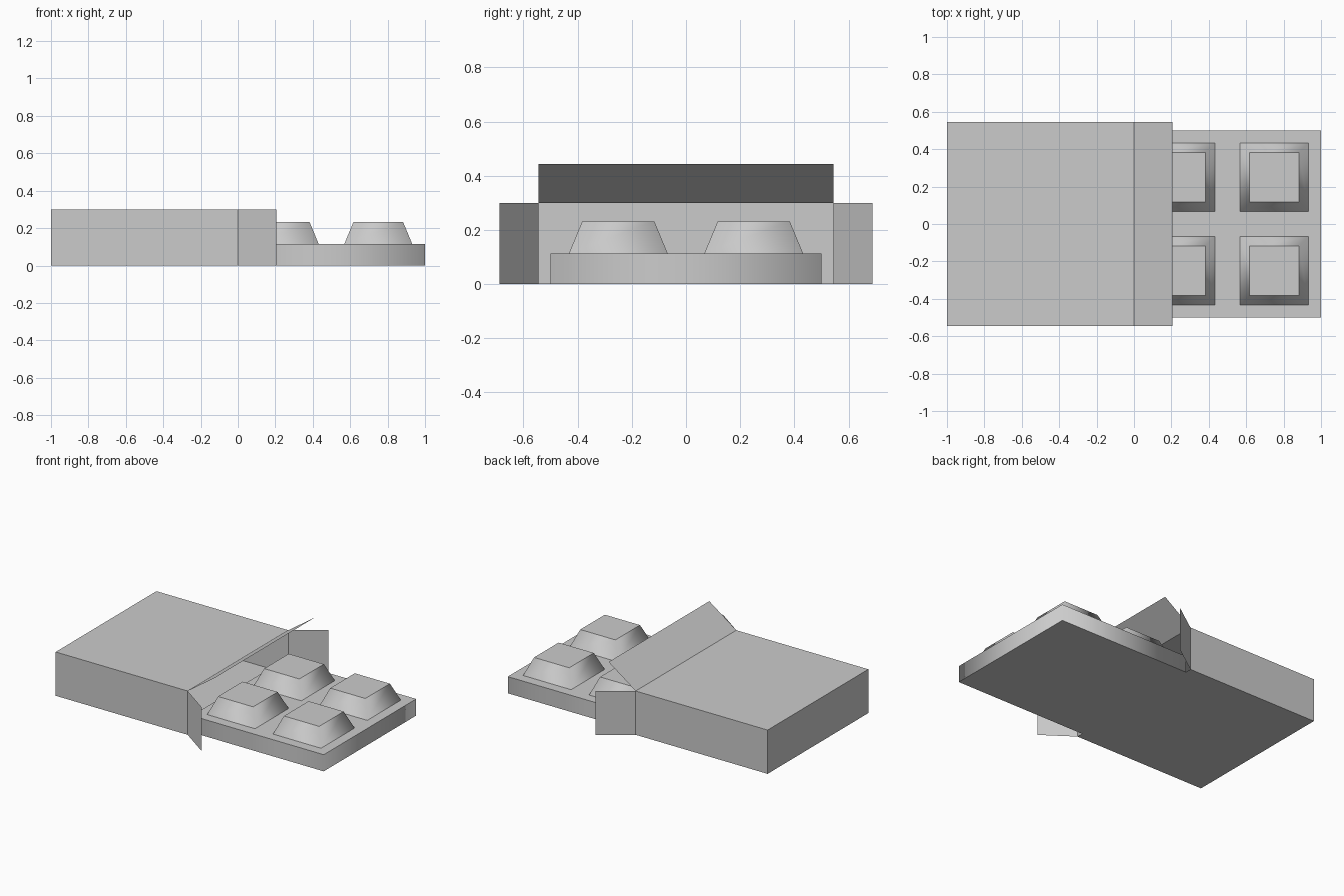
import bpy, bmesh

if "Cube" in bpy.data.objects:
    bpy.data.objects.remove(bpy.data.objects["Cube"])

BOX_HALF, BOX_H = 0.545, 0.30      # carton half width and height
TRAY_H, DOME_H = 0.114, 0.118      # tray thickness, blister height
FLAP_X, FLAP_OUT = 0.205, 0.144    # flap reach forward and outward


def finish(name, bm):
    mesh = bpy.data.meshes.new(name)
    bm.to_mesh(mesh)
    bm.free()
    obj = bpy.data.objects.new(name, mesh)
    bpy.context.collection.objects.link(obj)
    return obj


# Thin card carton, open towards +x, with three flaps folded outwards
bm = bmesh.new()
bmesh.ops.create_cube(bm, size=1)
for v in bm.verts:
    v.co.x -= 0.5
    v.co.y *= 2 * BOX_HALF
    v.co.z = (v.co.z + 0.5) * BOX_H
mouth = [f for f in bm.faces if f.normal.x > 0.9]
bmesh.ops.delete(bm, geom=mouth, context='FACES_ONLY')


def add_flap(edge, dy, dz):
    a, b = edge.verts
    wall = edge.link_faces[0]
    c = bm.verts.new((FLAP_X, b.co.y + dy, b.co.z + dz))
    d = bm.verts.new((FLAP_X, a.co.y + dy, a.co.z + dz))
    face = bm.faces.new((a, b, c, d))
    face.normal_update()
    # match the winding of the wall the flap hinges on
    if face.normal.dot(wall.normal) < 0:
        face.normal_flip()


for e in [e for e in bm.edges if e.is_boundary]:
    mid = (e.verts[0].co + e.verts[1].co) / 2
    if mid.z > BOX_H - 0.01:
        add_flap(e, 0, FLAP_OUT)
    elif abs(mid.y) > 0.1:
        add_flap(e, FLAP_OUT if mid.y > 0 else -FLAP_OUT, 0)
finish("carton", bm)

# Blister tray: 2 x 2 cells, each inset and raised into a tapered pocket
bm = bmesh.new()
bmesh.ops.create_grid(bm, x_segments=2, y_segments=2, size=0.5)
for v in bm.verts:
    v.co.x += 0.5
    v.co.z = TRAY_H
cells = list(bm.faces)
for width in (0.068, 0.049):
    bmesh.ops.inset_individual(bm, faces=cells, thickness=width, use_even_offset=True)
for v in {v for f in cells for v in f.verts}:
    v.co.z += DOME_H

# Tray sides and flat backing
rim = [e for e in bm.edges if e.is_boundary]
ext = bmesh.ops.extrude_edge_only(bm, edges=rim)["geom"]
for v in ext:
    if isinstance(v, bmesh.types.BMVert):
        v.co.z = 0
lower = [e for e in bm.edges if e.is_boundary]
bmesh.ops.contextual_create(bm, geom=lower)
bmesh.ops.recalc_face_normals(bm, faces=bm.faces)
bm.normal_update()

# Smooth around the walls, crisp where a wall meets a level face
for f in bm.faces:
    f.smooth = True
for e in bm.edges:
    level = [abs(f.normal.z) > 0.9 for f in e.link_faces]
    e.smooth = all(level) or not any(level)
finish("blister_tray", bm)
